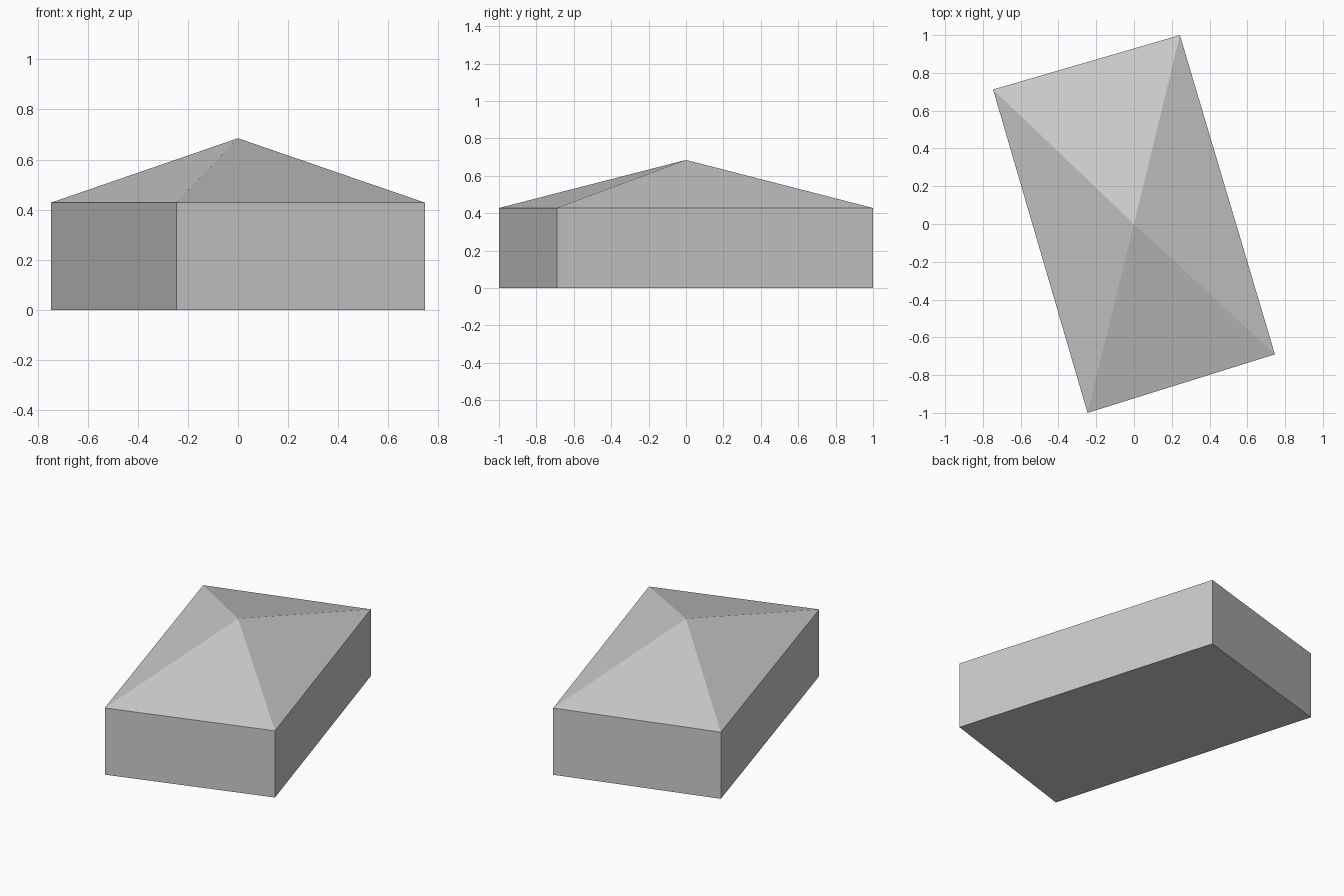
import bpy
import bmesh

cube = bpy.data.objects.get("Cube")
if cube:
    bpy.data.objects.remove(cube, do_unlink=True)

EAVE, APEX = 0.428, 0.685
FOOTPRINT = [(-0.246, -1.0), (0.746, -0.69), (0.243, 1.0), (-0.746, 0.712)]


def make_material(name, color):
    mat = bpy.data.materials.new(name)
    mat.use_nodes = True
    mat.diffuse_color = color
    mat.node_tree.nodes["Principled BSDF"].inputs["Base Color"].default_value = color
    return mat


def add_object(name, bm, mat):
    bmesh.ops.recalc_face_normals(bm, faces=bm.faces)
    mesh = bpy.data.meshes.new(name)
    bm.to_mesh(mesh)
    bm.free()
    mesh.materials.append(mat)
    obj = bpy.data.objects.new(name, mesh)
    bpy.context.collection.objects.link(obj)
    return obj


def ring(bm, z):
    return [bm.verts.new((x, y, z)) for x, y in FOOTPRINT]


grey = make_material("plain grey", (0.6, 0.6, 0.6, 1.0))

# Walls with a floor, open under the roof
bm = bmesh.new()
low, high = ring(bm, 0.0), ring(bm, EAVE)
for i in range(4):
    j = (i + 1) % 4
    bm.faces.new((low[i], low[j], high[j], high[i]))
bm.faces.new(low[::-1])
add_object("walls", bm, grey)

# Four-sided roof rising to one central point
bm = bmesh.new()
eaves = ring(bm, EAVE)
peak = bm.verts.new((0.0, 0.0, APEX))
for i in range(4):
    bm.faces.new((eaves[i], eaves[(i + 1) % 4], peak))
roof = add_object("roof", bm, grey)

# Keep roof slopes facing upward
for poly in roof.data.polygons:
    if poly.normal.z < 0:
        poly.flip()
